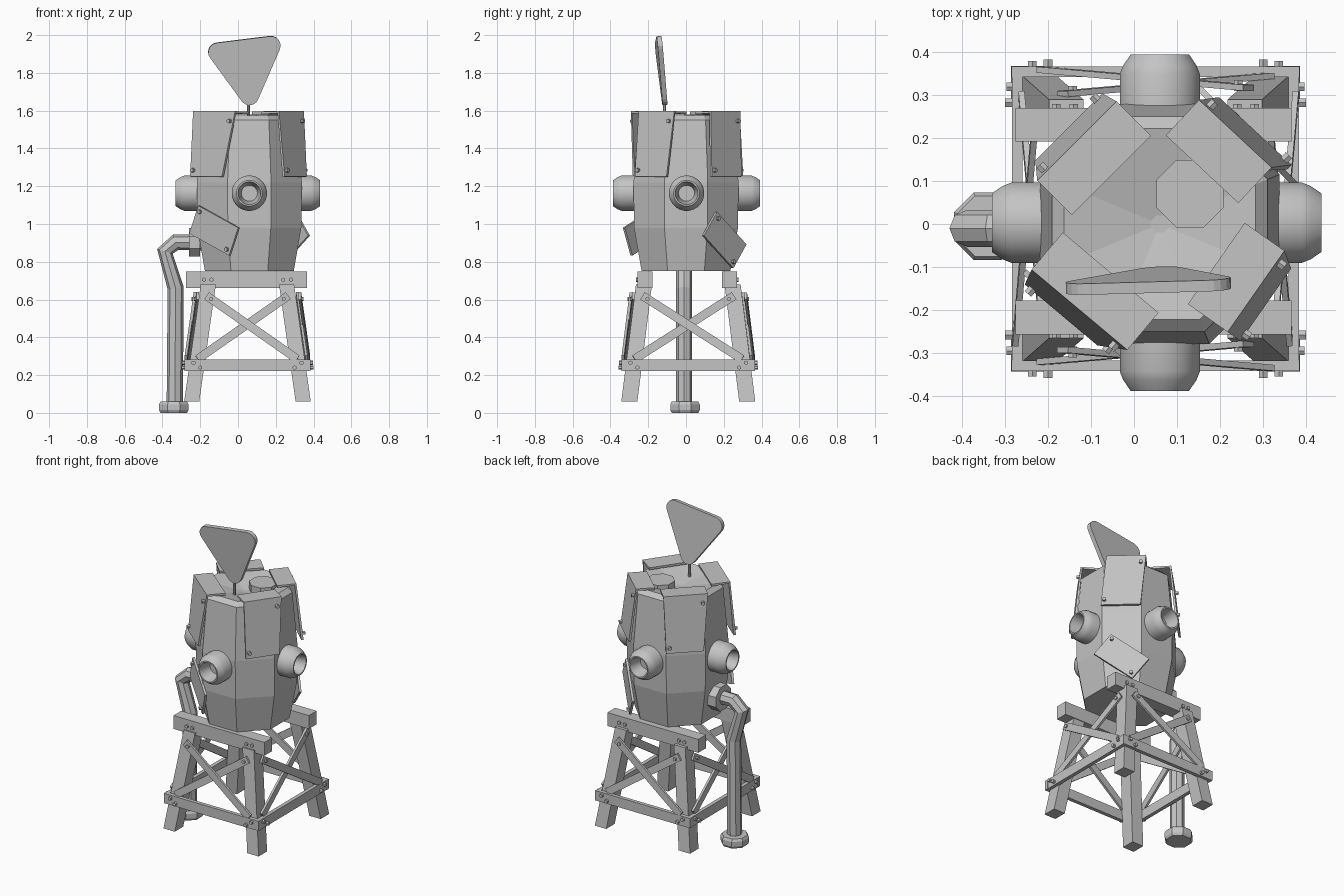
import bpy
import bmesh
from math import pi, cos, sin, tan, radians
from mathutils import Vector, Matrix

cube = bpy.data.objects.get("Cube")
if cube:
    bpy.data.objects.remove(cube, do_unlink=True)

GREY = (0.55, 0.55, 0.55, 1)
metal = bpy.data.materials.new("plain grey")
metal.use_nodes = True
metal.diffuse_color = GREY
metal.node_tree.nodes["Principled BSDF"].inputs["Base Color"].default_value = GREY

TANK = Vector((0.06, 0, 0))
UP = Vector((0, 0, 1))


def finish(name, bm, thickness=0):
    bmesh.ops.recalc_face_normals(bm, faces=bm.faces)
    mesh = bpy.data.meshes.new(name)
    bm.to_mesh(mesh)
    bm.free()
    mesh.materials.append(metal)
    ob = bpy.data.objects.new(name, mesh)
    bpy.context.collection.objects.link(ob)
    if thickness:
        mod = ob.modifiers.new("thickness", 'SOLIDIFY')
        mod.thickness = thickness
        mod.offset = 0
    return ob


def lathe(name, profile, sides, loc=(0, 0, 0), axis=UP):
    """Turned solid from (apothem, height) pairs, capped at both ends."""
    bm = bmesh.new()
    place = Matrix.Translation(loc) @ Vector(axis).to_track_quat('Z', 'Y').to_matrix().to_4x4()
    rings = []
    for r, h in profile:
        r /= cos(pi / sides)
        angles = [2 * pi * (i + 0.5) / sides for i in range(sides)]
        rings.append([bm.verts.new(place @ Vector((r * cos(a), r * sin(a), h))) for a in angles])
    for low, high in zip(rings, rings[1:]):
        for i in range(sides):
            j = (i + 1) % sides
            bm.faces.new((low[i], low[j], high[j], high[i]))
    bm.faces.new(rings[0])
    bm.faces.new(rings[-1])
    return finish(name, bm)


def bar(name, a, b, width, thick, out):
    """Plank from a to b whose broad face looks along out."""
    a, b, out = Vector(a), Vector(b), Vector(out)
    z = (b - a).normalized()
    y = (out - z * out.dot(z)).normalized()
    x = y.cross(z)
    frame = Matrix((x, y, z)).transposed().to_4x4()
    size = Matrix.Diagonal((width, thick, (b - a).length, 1))
    bm = bmesh.new()
    bmesh.ops.create_cube(bm, size=1, matrix=Matrix.Translation((a + b) / 2) @ frame @ size)
    return finish(name, bm)


def bolt(pos, axis):
    lathe("bolt", [(0.010, -0.01), (0.010, 0.016)], 6, pos, axis)


def wall_frame(degrees):
    """Local axes on the tank: x along the wall, y outward, z up."""
    a = radians(degrees)
    n = Vector((cos(a), sin(a), 0))
    return Matrix.Translation(TANK) @ Matrix((UP.cross(n), n, UP)).transposed().to_4x4(), n


# Eight-sided tank with a dished roof and a hatch
lathe("tank", [(0.235, 0.75), (0.275, 0.98), (0.278, 1.22), (0.25, 1.55),
               (0.222, 1.575), (0.02, 1.53)], 8, TANK)
lathe("roof_hatch", [(0.078, 1.52), (0.078, 1.58)], 8, (0.13, 0.07, 0))

# Round hollow ports on four sides
for axis in ((1, 0, 0), (-1, 0, 0), (0, 1, 0), (0, -1, 0)):
    reach = 0.375 if axis[0] > 0 else 0.39
    port = lathe("port", [(0.093, 0.24), (0.093, reach - 0.045), (0.085, reach - 0.025),
                          (0.068, reach), (0.060, reach), (0.042, reach - 0.08)],
                 24, TANK + Vector((0, 0.003, 1.163)), axis)
    bpy.ops.object.select_all(action='DESELECT')
    port.select_set(True)
    bpy.context.view_layer.objects.active = port
    bpy.ops.object.shade_smooth_by_angle(angle=radians(25))

# Bent sheets folded over the rim: heading, top span, bottom span
for heading, t0, t1, b0, b1 in ((230, -0.16, 0.13, -0.15, 0.07), (-35, -0.115, 0.115, -0.115, 0.09),
                                (47, -0.10, 0.13, -0.13, 0.10), (135, -0.13, 0.13, -0.12, 0.10)):
    frame, normal = wall_frame(heading)
    bm = bmesh.new()
    rows = [[bm.verts.new(frame @ Vector((u, d, z))) for u in span]
            for span, d, z in (((b0, b1), 0.302, 1.25), ((t0, t1), 0.268, 1.592), ((t0, t1), 0.16, 1.588))]
    for p, q in zip(rows, rows[1:]):
        bm.faces.new((p[0], p[1], q[1], q[0]))
    finish("rim_sheet", bm, 0.014)
    bolt(frame @ Vector((t1 - 0.03, 0.278, 1.545)), normal)
    bolt(frame @ Vector((b0 + 0.02, 0.305, 1.285)), normal)

# Crooked patches low on the wall: heading, length, height, turn
for heading, length, z, turn in ((230, 0.30, 0.965, -23), (45, 0.28, 0.915, -38)):
    frame, normal = wall_frame(heading)
    frame = frame @ Matrix.Translation((0, 0.287, z)) @ Matrix.Rotation(radians(-turn), 4, 'Y')
    bm = bmesh.new()
    size = Matrix.Diagonal((length, 0.014, 0.16, 1))
    bmesh.ops.create_cube(bm, size=1, matrix=frame @ size)
    finish("wall_patch", bm)
    for s in (-1, 1):
        bolt(frame @ Vector((s * (length / 2 - 0.025), 0.005, -s * 0.055)), normal)

# Rounded triangular vane on a thin pole
bm = bmesh.new()
outline = []
for cx, cz, start in ((0.175, 1.945, -23), (-0.108, 1.91, 97), (0.06, 1.68, 217)):
    for i in range(7):
        a = radians(start + 20 * i)
        x, z = cx + 0.05 * cos(a), cz + 0.05 * sin(a)
        outline.append(bm.verts.new((x, -0.112 - 0.1 * (z - 1.63) + 0.04 * (x - 0.05), z)))
bm.faces.new(outline)
finish("vane", bm, 0.026)
lathe("vane_pole", [(0.008, 1.52), (0.008, 1.68)], 8, (0.055, -0.115, 0))

# Two beams that carry the tank
for y in (-0.217, 0.23):
    bar("support_beam", (-0.275, y, 0.705), (0.365, y, 0.705), 0.085, 0.078, (0, 1, 0))
    side = -1 if y < 0 else 1
    for x in (-0.18, -0.14, 0.24, 0.28):
        bolt((x, y + side * 0.032, 0.705), (0, side, 0))


def leg_point(sx, sy, z):
    t = (z - 0.06) / 0.6
    return Vector((0.05 + sx * (0.295 - 0.085 * t), 0.012 + sy * (0.312 - 0.075 * t), z))


# Splayed legs with level ends
for sx in (-1, 1):
    for sy in (-1, 1):
        bm = bmesh.new()
        bmesh.ops.create_cube(bm, size=1)
        for v in bm.verts:
            centre = leg_point(sx, sy, 0.06 if v.co.z < 0 else 0.68)
            v.co = centre + Vector((v.co.x * 0.08, v.co.y * 0.085, 0))
        finish("leg", bm)

# Lower planks and crossed braces on each side of the trestle
for n in (Vector((0, -1, 0)), Vector((0, 1, 0)), Vector((1, 0, 0)), Vector((-1, 0, 0))):
    t = UP.cross(n)

    def outer(s, z, off):
        corner = n + t * s
        return leg_point(corner.x, corner.y, z) + n * (0.042 + off)

    reach = t * (0.066 if n.x == 0 else 0.055)
    bar("lower_plank", outer(-1, 0.252, 0.011) - reach, outer(1, 0.252, 0.011) + reach, 0.062, 0.024, n)
    for s, off in ((-1, 0.006), (1, 0.02)):
        low, high = outer(s, 0.285, off), outer(-s, 0.62, off)
        bar("cross_brace", low, high, 0.045, 0.014, n)
        bolt(high + (low - high) * 0.05, n)
        bolt(outer(s, 0.265, 0.022) + t * s * 0.02, n)
        bolt(outer(s, 0.24, 0.022) - t * s * 0.02, n)

# Drain pipe swept along a bent path, with collars at both ends
curve = bpy.data.curves.new("pipe_path", 'CURVE')
curve.dimensions = '3D'
curve.bevel_depth = 0.043
curve.bevel_resolution = 2
curve.use_fill_caps = True
path = [(-0.335, 0.02), (-0.33, 0.66), (-0.387, 0.855), (-0.33, 0.903), (-0.19, 0.903)]
spline = curve.splines.new('POLY')
spline.points.add(len(path) - 1)
for point, (x, z) in zip(spline.points, path):
    point.co = (x, -0.01, z, 1)
helper = bpy.data.objects.new("pipe_path", curve)
bpy.context.collection.objects.link(helper)
bpy.context.view_layer.update()
bm = bmesh.new()
bm.from_mesh(helper.evaluated_get(bpy.context.evaluated_depsgraph_get()).to_mesh())
for face in bm.faces:
    face.smooth = False
    face.material_index = 0
bpy.data.objects.remove(helper, do_unlink=True)
finish("drain_pipe", bm)
lathe("pipe_foot", [(0.07, 0), (0.078, 0.015), (0.078, 0.045), (0.07, 0.06)], 8, (-0.34, -0.005, 0))
lathe("pipe_flange", [(0.076, -0.06), (0.076, 0)], 8, (-0.2, -0.005, 0.903), (1, 0, 0))
